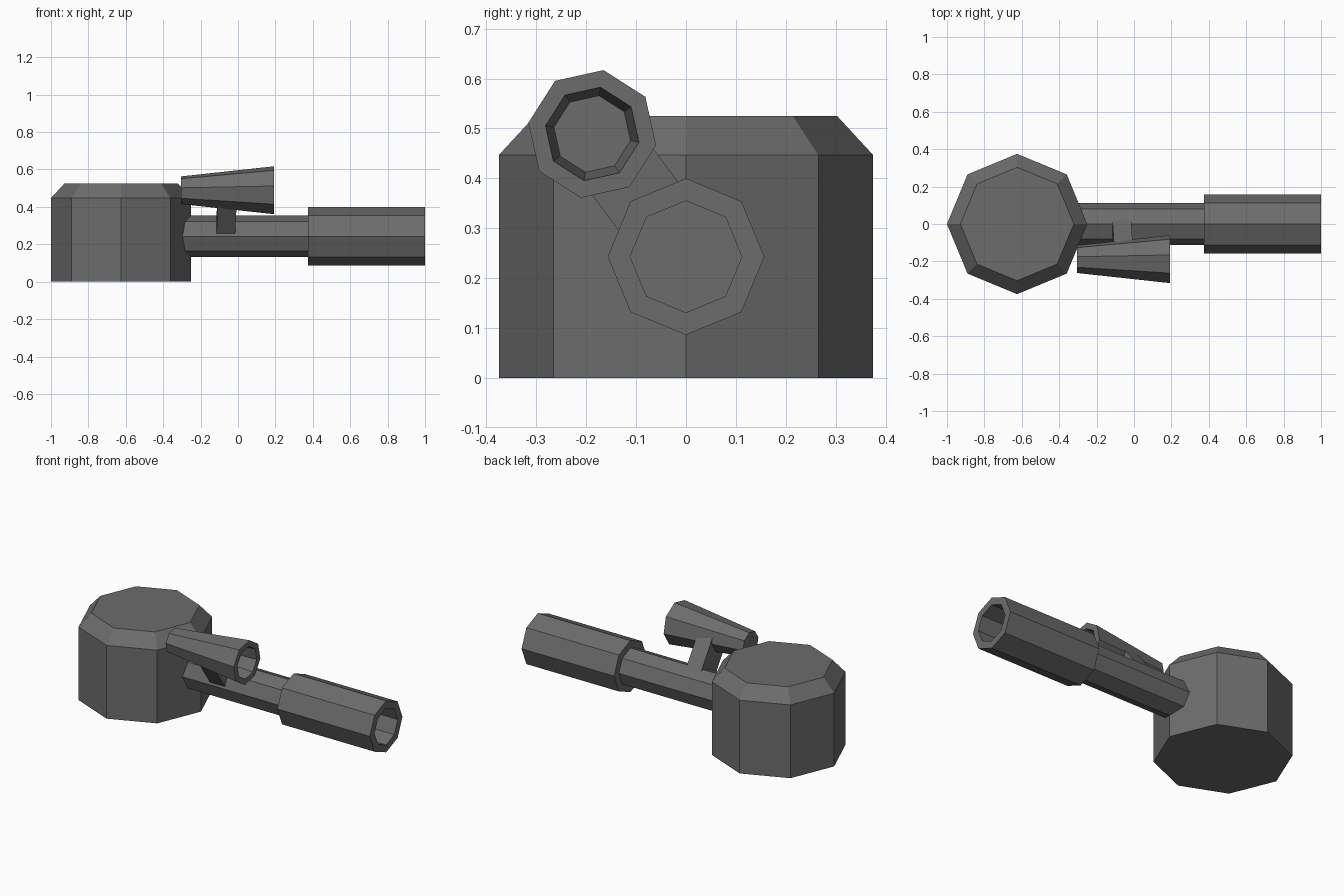
import bpy, bmesh, math
from mathutils import Vector

if "Cube" in bpy.data.objects:
    bpy.data.objects.remove(bpy.data.objects["Cube"])

grey = bpy.data.materials.new("dark_grey")
grey.diffuse_color = (0.15, 0.15, 0.15, 1)
grey.use_nodes = True
grey.node_tree.nodes["Principled BSDF"].inputs["Base Color"].default_value = grey.diffuse_color


def finish(name, bm):
    bmesh.ops.recalc_face_normals(bm, faces=bm.faces)
    me = bpy.data.meshes.new(name)
    bm.to_mesh(me)
    bm.free()
    me.materials.append(grey)
    ob = bpy.data.objects.new(name, me)
    bpy.context.collection.objects.link(ob)
    return ob


def turned(name, rings, centre, axis, phase=0.0, n=8):
    """Eight-sided turned part: rings are (position along axis, radius), capped at both ends."""
    bm = bmesh.new()
    loops = []
    for p, r in rings:
        loop = []
        for i in range(n):
            a = phase + i * math.tau / n
            u, v = r * math.cos(a), r * math.sin(a)
            offset = (p, u, v) if axis == "x" else (u, v, p)
            loop.append(bm.verts.new(Vector(centre) + Vector(offset)))
        loops.append(loop)
    for a, b in zip(loops, loops[1:]):
        for i in range(n):
            j = (i + 1) % n
            bm.faces.new((a[i], a[j], b[j], b[i]))
    bm.faces.new(loops[0])
    bm.faces.new(loops[-1])
    return finish(name, bm)


# Octagonal body with a chamfered top
turned("body", [(0, 0.375), (0.447, 0.375), (0.525, 0.303)], (-0.625, 0, 0), "z")

# Barrel stepping up to a hollow muzzle
turned("barrel", [(-0.40, 0.112), (0.375, 0.112), (0.375, 0.157), (1.0, 0.157),
                  (1.0, 0.112), (0.5, 0.112)], (0, 0, 0.243), "x")

# Flared side tube with a recessed front
turned("side_tube", [(-0.305, 0.075), (0.193, 0.130), (0.193, 0.095), (0.0, 0.078)],
       (0, -0.188, 0.489), "x", math.radians(80))

# Slanted strut joining the barrel to the side tube
start, end = Vector((-0.068, 0, 0.243)), Vector((-0.056, -0.180, 0.484))
along = (end - start).normalized()
wide = along.cross(Vector((1, 0, 0))).normalized()
thick = wide.cross(along).normalized()
bm = bmesh.new()
bmesh.ops.create_cube(bm, size=1)
for v in bm.verts:
    c = v.co.copy()
    v.co = ((start + end) / 2 + along * c.z * (end - start).length
            + wide * c.x * 0.154 + thick * c.y * 0.10)
finish("strut", bm)
